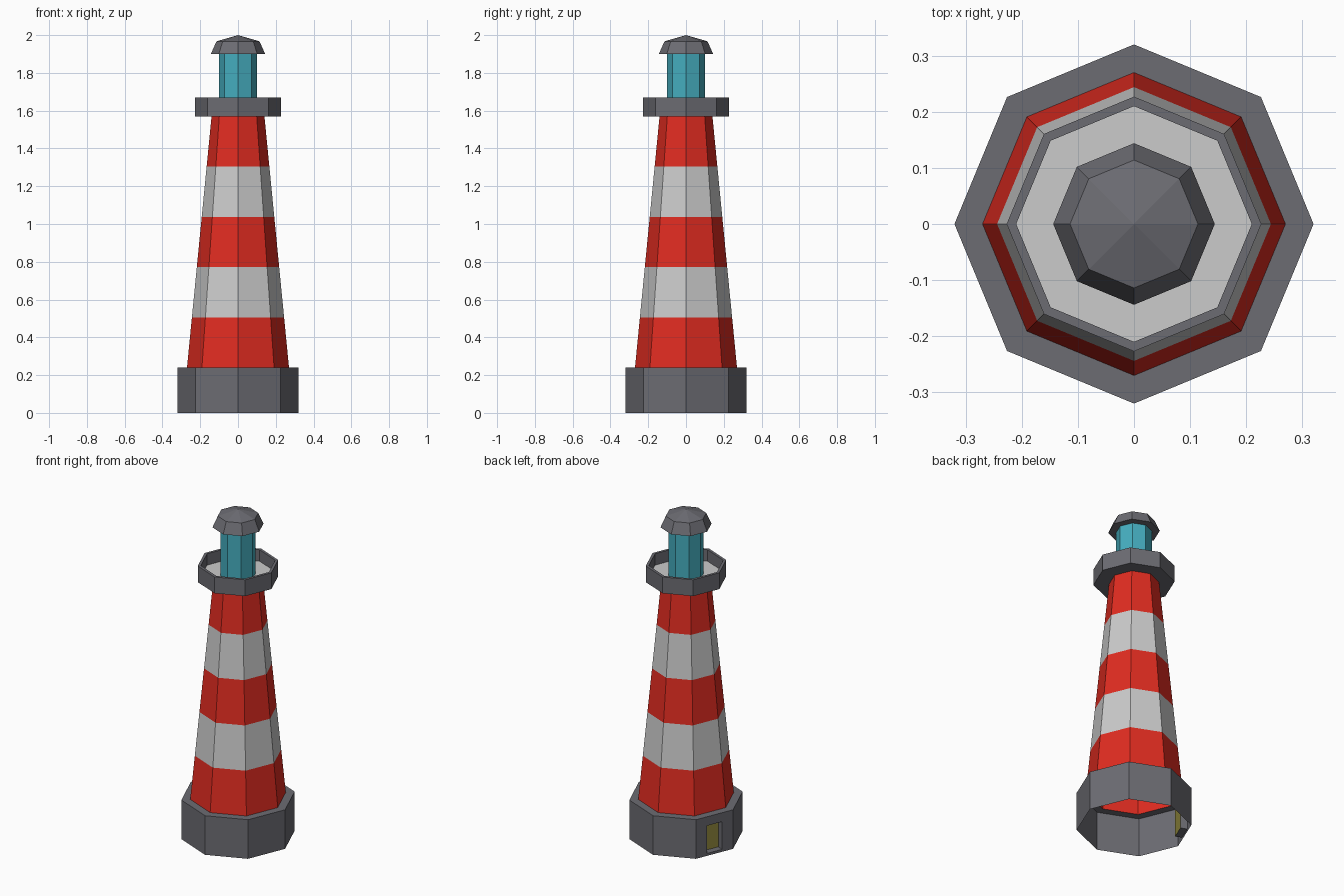
import bpy, bmesh, math
from mathutils import Vector

if "Cube" in bpy.data.objects:
    bpy.data.objects.remove(bpy.data.objects["Cube"])

SIDES = 8


def material(name, rgb):
    m = bpy.data.materials.new(name)
    m.diffuse_color = (*rgb, 1)
    m.use_nodes = True
    m.node_tree.nodes["Principled BSDF"].inputs["Base Color"].default_value = m.diffuse_color
    return m


GREY = material("stone_grey", (0.15, 0.15, 0.17))
RED = material("red_paint", (0.75, 0.025, 0.015))
WHITE = material("white_paint", (0.6, 0.6, 0.6))
GLASS = material("lantern_glass", (0.06, 0.42, 0.52))
YELLOW = material("door_yellow", (0.3, 0.26, 0.05))


def finish(name, bm, mats):
    mesh = bpy.data.meshes.new(name)
    bm.to_mesh(mesh)
    bm.free()
    for m in mats:
        mesh.materials.append(m)
    obj = bpy.data.objects.new(name, mesh)
    bpy.context.collection.objects.link(obj)
    return obj


def corner(i, r, z):
    a = math.tau * i / SIDES
    return Vector((r * math.cos(a), r * math.sin(a), z))


def loft(profile, bands=None):
    """Octagonal shell through (radius, z) points; bands = material per strip."""
    bm = bmesh.new()
    rings = [[bm.verts.new(corner(i, r, z)) for i in range(SIDES)] if r > 0
             else [bm.verts.new((0, 0, z))] * SIDES for r, z in profile]
    for k, (lo, hi) in enumerate(zip(rings, rings[1:])):
        for i in range(SIDES):
            j = (i + 1) % SIDES
            quad = list(dict.fromkeys((lo[i], lo[j], hi[j], hi[i])))
            bm.faces.new(quad).material_index = bands[k] if bands else 0
    return bm


# Hollow plinth with a recessed doorway in the back-left facet
bm = loft([(0.32, 0), (0.32, 0.24), (0.27, 0.24)])
bm.faces.ensure_lookup_table()
wall = bm.faces[3]
outer = list(wall.verts)
normal = Vector((math.cos(math.radians(157.5)), math.sin(math.radians(157.5)), 0))
along = (outer[1].co - outer[0].co).normalized()
mid = (outer[0].co + outer[1].co) / 2
bm.faces.remove(wall)


def door_ring(depth):
    return [bm.verts.new(mid + along * x - normal * depth + Vector((0, 0, z)))
            for x, z in ((-0.05, 0.015), (0.05, 0.015), (0.05, 0.185), (-0.05, 0.185))]


opening, recess = door_ring(0), door_ring(0.04)
for a, b in ((outer, opening), (opening, recess)):
    for i in range(4):
        j = (i + 1) % 4
        bm.faces.new((a[i], a[j], b[j], b[i]))
bm.faces.new(recess).material_index = 1
finish("plinth_with_door", bm, [GREY, YELLOW])

# Tapered tower with five equal stripes
stripes = [(0.27 - 0.13 * t / 5, 0.24 + 1.33 * t / 5) for t in range(6)]
finish("striped_tower", loft(stripes, [0, 1, 0, 1, 0]), [RED, WHITE])

# Gallery with a low parapet and white floor
gallery = [(0.14, 1.57), (0.227, 1.57), (0.227, 1.67),
           (0.21, 1.67), (0.21, 1.60), (0.10, 1.60)]
finish("gallery", loft(gallery, [0, 0, 0, 0, 1]), [GREY, WHITE])

# Glass lantern room
finish("lantern_room", loft([(0.10, 1.60), (0.10, 1.90)]), [GLASS])

# Roof with steep eaves and a shallow cap
finish("roof", loft([(0.10, 1.90), (0.144, 1.90), (0.114, 1.967), (0, 2.0)]), [GREY])
